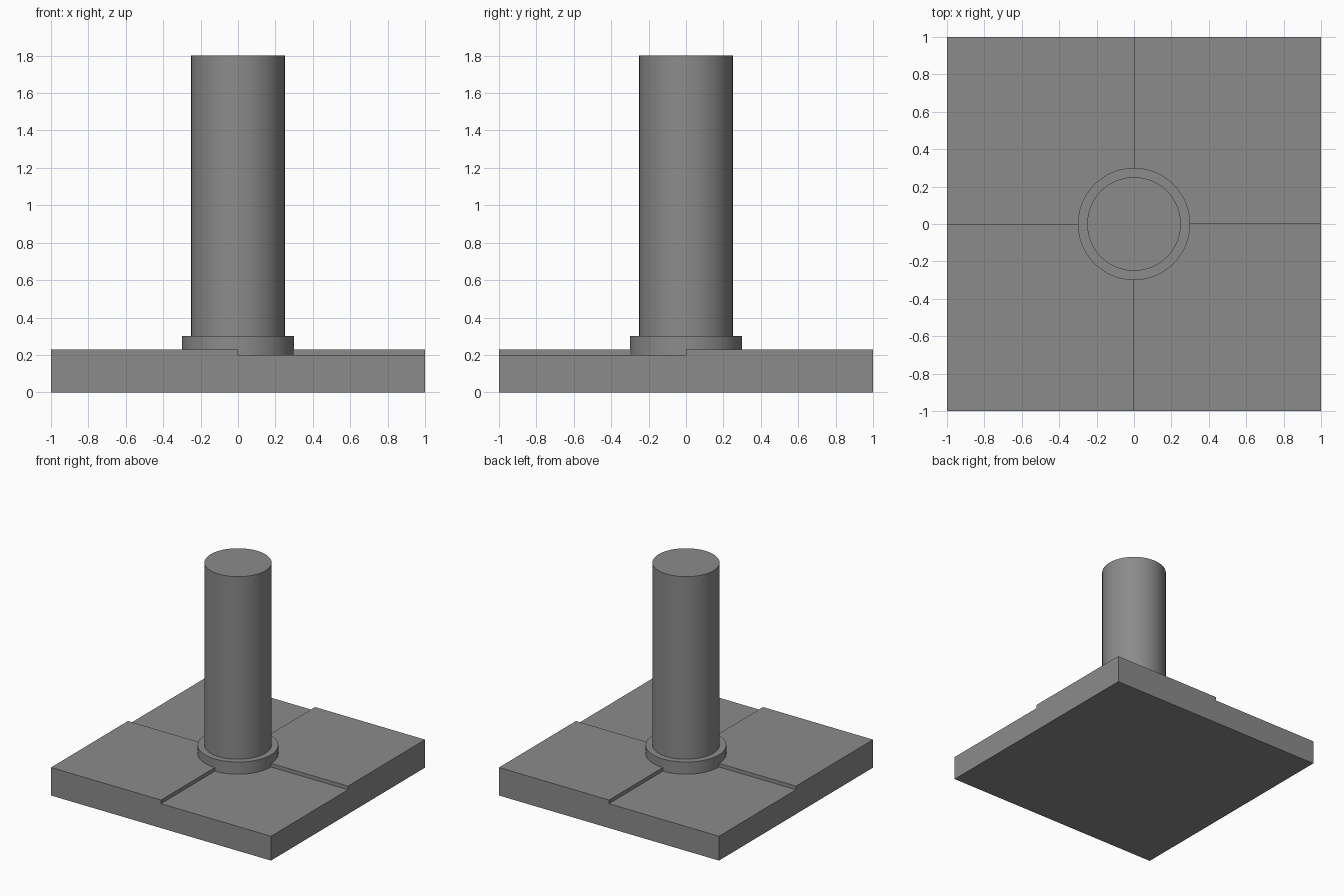
import bpy, bmesh, math

if "Cube" in bpy.data.objects:
    bpy.data.objects.remove(bpy.data.objects["Cube"])

LOW, HIGH = 0.20, 0.23

# Dark grey finish shared by all parts
dark_grey = bpy.data.materials.new("dark_grey")
dark_grey.diffuse_color = (0.26, 0.26, 0.26, 1)
dark_grey.use_nodes = True
dark_grey.node_tree.nodes["Principled BSDF"].inputs["Base Color"].default_value = dark_grey.diffuse_color


def cylinder(name, radius, z0, z1):
    bpy.ops.mesh.primitive_cylinder_add(
        vertices=96, radius=radius, depth=z1 - z0, location=(0, 0, (z0 + z1) / 2))
    obj = bpy.context.object
    obj.name = name
    obj.data.materials.append(dark_grey)
    bpy.ops.object.shade_smooth_by_angle(angle=math.radians(30))
    return obj


# Base plate: 2 x 2 grid raised to the low level, one diagonal pair raised higher
bm = bmesh.new()
bmesh.ops.create_grid(bm, x_segments=2, y_segments=2, size=1.0)
ext = bmesh.ops.extrude_face_region(bm, geom=bm.faces[:], use_keep_orig=True)
for v in (g for g in ext["geom"] if isinstance(g, bmesh.types.BMVert)):
    v.co.z = LOW
bmesh.ops.recalc_face_normals(bm, faces=bm.faces[:])


def is_raised(face):
    c = face.calc_center_median()
    return c.z > LOW - 0.001 and c.x * c.y > 0


raised = [f for f in bm.faces if is_raised(f)]
for f in bmesh.ops.extrude_discrete_faces(bm, faces=raised)["faces"]:
    for v in f.verts:
        v.co.z = HIGH
bmesh.ops.remove_doubles(bm, verts=bm.verts[:], dist=0.0001)
bmesh.ops.dissolve_limit(bm, angle_limit=0.01, verts=bm.verts[:], edges=bm.edges[:])
mesh = bpy.data.meshes.new("base_plate")
bm.to_mesh(mesh)
bm.free()
mesh.materials.append(dark_grey)
bpy.context.collection.objects.link(bpy.data.objects.new("base_plate", mesh))

# Collar and column
cylinder("collar", 0.30, LOW, 0.30)
cylinder("column", 0.25, 0.30, 1.80)
